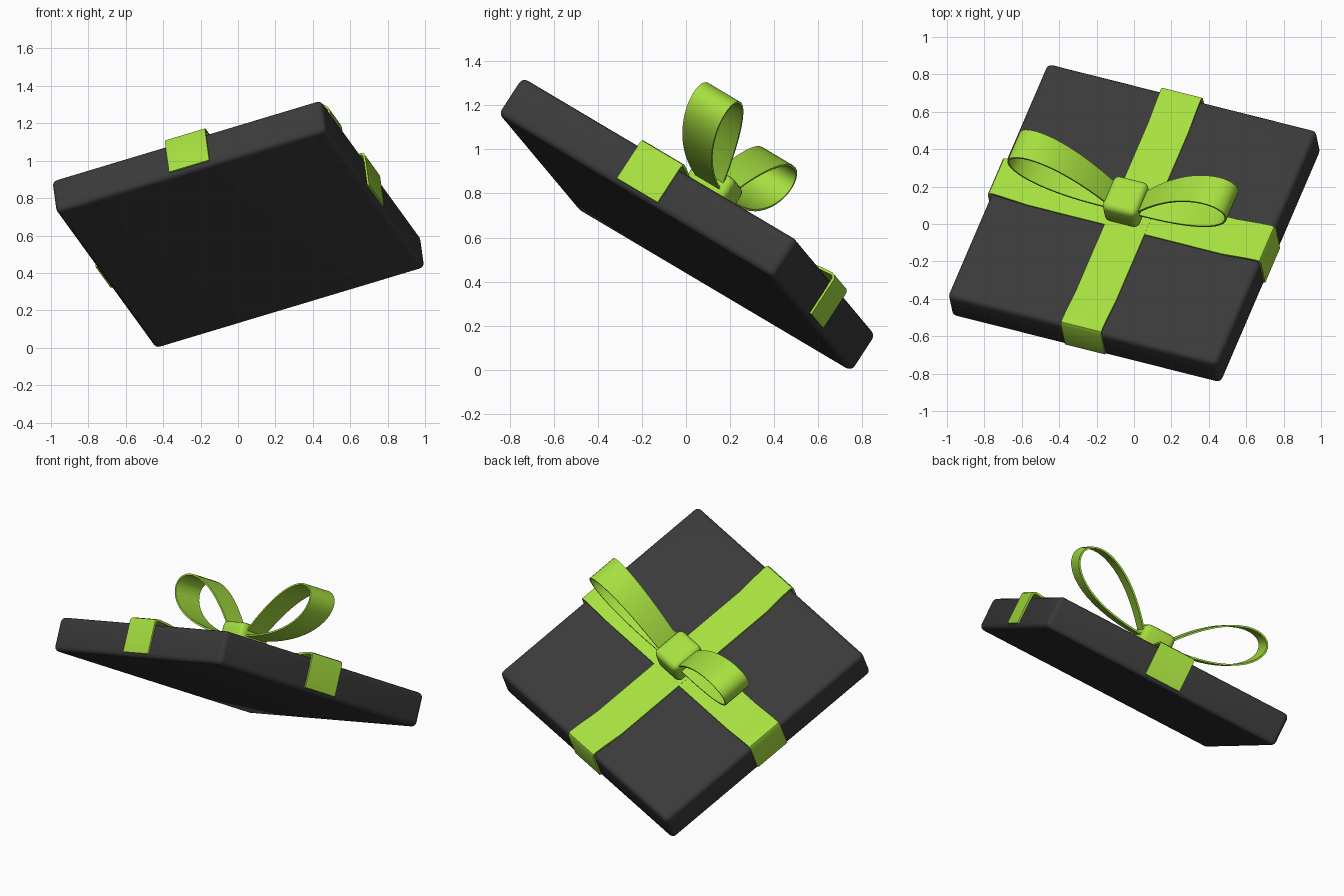
import bpy, bmesh, math
from mathutils import Matrix, Vector

cube = bpy.data.objects.get("Cube")
if cube:
    bpy.data.objects.remove(cube, do_unlink=True)


def material(name, color):
    m = bpy.data.materials.new(name)
    m.use_nodes = True
    m.diffuse_color = color
    m.node_tree.nodes["Principled BSDF"].inputs["Base Color"].default_value = color
    return m


CHARCOAL = material("charcoal card", (0.042, 0.042, 0.042, 1))
LIME = material("lime ribbon", (0.38, 0.74, 0.05, 1))

# Tilted frame: origin at the middle of the lid, local z out of the lid
U = Vector((1.43, -0.36, 0.43)).normalized()
V = Vector((0.55, 1.22, -0.72))
V = (V - U * V.dot(U)).normalized()
N = U.cross(V)
FRAME = Matrix((U, V, N)).transposed().to_4x4()
FRAME.translation = (-0.01, 0.06, 0.745)


def finish(name, bm, mat, angle=40):
    bmesh.ops.recalc_face_normals(bm, faces=bm.faces)
    bm.transform(FRAME)
    me = bpy.data.meshes.new(name)
    bm.to_mesh(me)
    bm.free()
    me.materials.append(mat)
    ob = bpy.data.objects.new(name, me)
    bpy.context.collection.objects.link(ob)
    bpy.ops.object.select_all(action='DESELECT')
    ob.select_set(True)
    bpy.context.view_layer.objects.active = ob
    bpy.ops.object.shade_smooth_by_angle(angle=math.radians(angle))
    return ob


def rounded_block(name, size, center, radius, mat):
    bm = bmesh.new()
    bmesh.ops.create_cube(bm, size=1)
    bmesh.ops.scale(bm, vec=size, verts=bm.verts)
    bmesh.ops.translate(bm, vec=center, verts=bm.verts)
    bmesh.ops.bevel(bm, geom=bm.edges[:], offset=radius, segments=4,
                    profile=0.5, affect='EDGES')
    return finish(name, bm, mat, 60)


def ribbon(name, path, thick, along_y=False, closed=False):
    """Sweep a flat ribbon along (distance, height, width) points."""
    bm = bmesh.new()
    rows = []
    for s, h, w in path:
        ends = [(-e * w / 2, s, h) if along_y else (s, e * w / 2, h) for e in (-1, 1)]
        rows.append([bm.verts.new(p) for p in ends])
    pairs = list(zip(rows, rows[1:]))
    if closed:
        pairs.append((rows[-1], rows[0]))
    for a, b in pairs:
        bm.faces.new((a[0], b[0], b[1], a[1]))
    bmesh.ops.recalc_face_normals(bm, faces=bm.faces)
    bmesh.ops.solidify(bm, geom=bm.faces[:], thickness=thick)
    return finish(name, bm, LIME)


# Box
rounded_block("gift_box", (1.55, 1.55, 0.205), (0, 0, -0.1025), 0.03, CHARCOAL)

# Crossed bands: flush in the middle, lifted at the edges, folded down the sides
half = [(0.785, -0.18), (0.785, 0.012), (0.776, 0.028), (0.76, 0.033),
        (0.70, 0.028), (0.56, 0.008)]
for name, along_y, lift in (("band_across", False, 0), ("band_lengthwise", True, 0.001)):
    path = [(s, h + lift, 0.23) for s, h in half]
    path += [(-s, h, w) for s, h, w in reversed(path)]
    ribbon(name, path, 0.012, along_y)

# Bow loops: mirrored teardrops leaning up and away from the knot
LEAN, LENGTH, DEPTH, STEPS = math.radians(27), 0.64, 0.155, 40
for name, side in (("left_bow_loop", 1), ("right_bow_loop", -1)):
    path = []
    for i in range(STEPS):
        a = math.tau * i / STEPS
        run = LENGTH * (1 - math.cos(a)) / 2
        rise = DEPTH * math.sin(a) * math.sin(a / 2)
        s = 0.05 + run * math.cos(LEAN) - rise * math.sin(LEAN)
        h = 0.1 + run * math.sin(LEAN) + rise * math.cos(LEAN)
        path.append((side * s - 0.01, h, 0.13 + 0.055 * run / LENGTH))
    ribbon(name, path, 0.01, closed=True)

# Knot
rounded_block("bow_knot", (0.2, 0.22, 0.16), (-0.02, 0, 0.1), 0.035, LIME)
